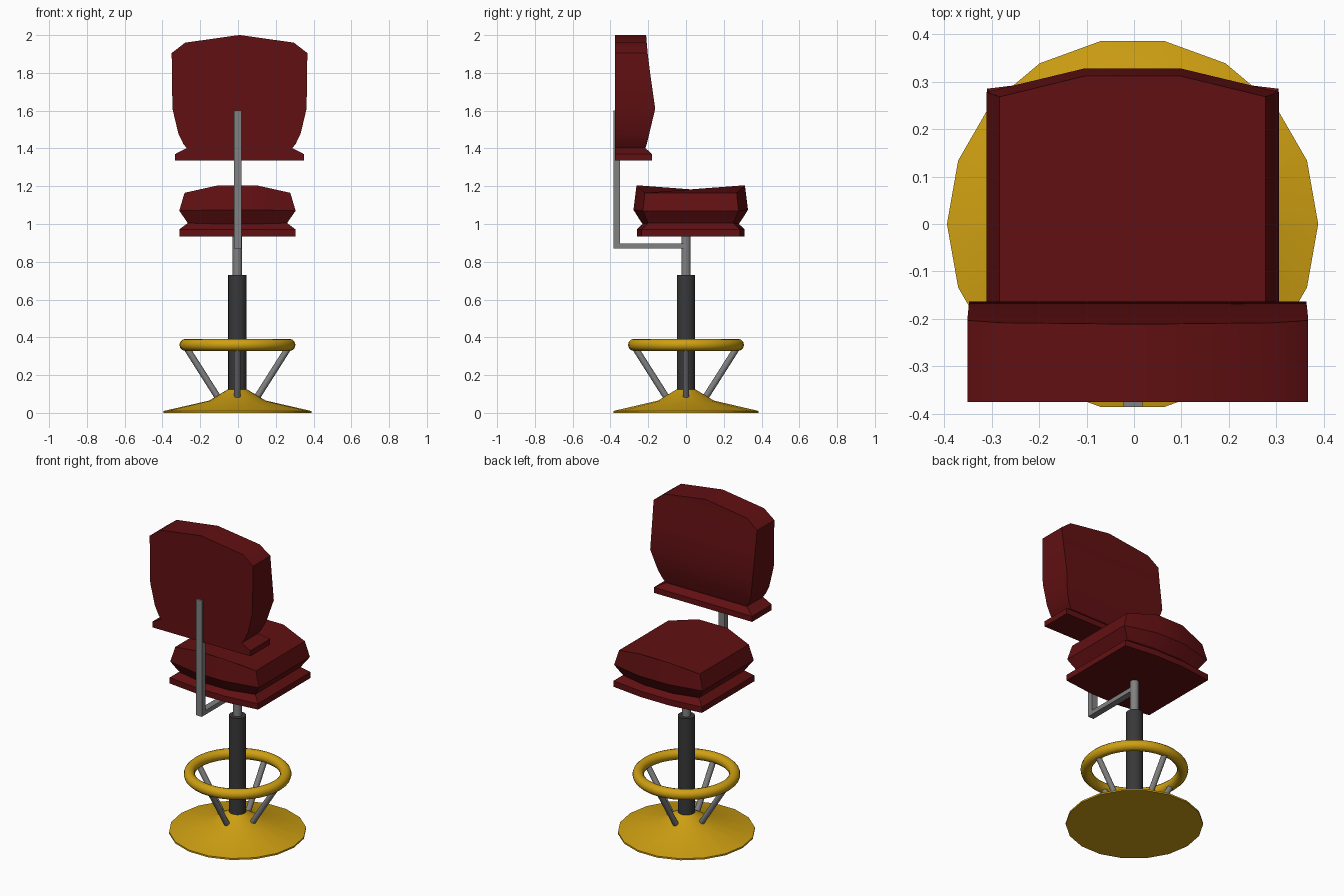
import bpy, math
from mathutils import Vector

if "Cube" in bpy.data.objects:
    bpy.data.objects.remove(bpy.data.objects["Cube"])


def material(name, rgb):
    m = bpy.data.materials.new(name)
    m.diffuse_color = (*rgb, 1)
    m.use_nodes = True
    m.node_tree.nodes["Principled BSDF"].inputs["Base Color"].default_value = m.diffuse_color
    return m


RED = material("dark_red_leather", (0.12, 0.005, 0.006))
YELLOW = material("yellow_paint", (0.62, 0.35, 0.006))
DARK = material("dark_metal", (0.04, 0.04, 0.042))
METAL = material("grey_metal", (0.22, 0.22, 0.22))
AXIS = -0.003  # x of the central axis


def finish(obj, name, mat, angle=30):
    obj.name = name
    obj.data.materials.append(mat)
    bpy.ops.object.select_all(action='DESELECT')
    obj.select_set(True)
    bpy.context.view_layer.objects.active = obj
    bpy.ops.object.shade_smooth_by_angle(angle=math.radians(angle))
    return obj


def loft(name, rings, mat, angle=30):
    """Skin a stack of equal-length counter-clockwise rings and cap both ends."""
    n = len(rings[0])
    verts = [v for ring in rings for v in ring]
    faces = [tuple(reversed(range(n))), tuple(range(len(verts) - n, len(verts)))]
    for r in range(len(rings) - 1):
        for i in range(n):
            a, b = r * n + i, r * n + (i + 1) % n
            faces.append((a, b, b + n, a + n))
    mesh = bpy.data.meshes.new(name)
    mesh.from_pydata(verts, [], faces)
    obj = bpy.data.objects.new(name, mesh)
    bpy.context.collection.objects.link(obj)
    return finish(obj, name, mat, angle)


def lathe(name, profile, sides, mat):
    rings = [[(AXIS + r * math.cos(2 * math.pi * i / sides),
               r * math.sin(2 * math.pi * i / sides), z) for i in range(sides)]
             for r, z in profile]
    return loft(name, rings, mat)


def rod(name, start, end, radius, mat):
    a, b = Vector(start), Vector(end)
    bpy.ops.mesh.primitive_cylinder_add(vertices=12, radius=radius,
                                        depth=(b - a).length, location=(a + b) / 2)
    obj = bpy.context.object
    obj.rotation_euler = (b - a).to_track_quat('Z', 'Y').to_euler()
    return finish(obj, name, mat, 40)


def box(name, lo, hi, mat):
    lo, hi = Vector(lo), Vector(hi)
    bpy.ops.mesh.primitive_cube_add(size=1, location=(lo + hi) / 2)
    obj = bpy.context.object
    obj.scale = hi - lo
    return finish(obj, name, mat)


# Conical base and telescopic column
lathe("base", [(0.391, 0), (0.391, 0.01), (0.15, 0.065), (0.05, 0.125)], 18, YELLOW)
lathe("column", [(0.049, 0.1), (0.049, 0.73)], 18, DARK)
lathe("shaft", [(0.025, 0.72), (0.025, 0.94)], 16, METAL)

# Foot ring with four struts
bpy.ops.mesh.primitive_torus_add(location=(AXIS, 0, 0.36), major_radius=0.275,
                                 minor_radius=0.032, major_segments=36, minor_segments=12)
finish(bpy.context.object, "foot_ring", YELLOW, 60)
for k in range(4):
    c, s = round(math.cos(k * math.pi / 2)), round(math.sin(k * math.pi / 2))
    rod(f"foot_ring_strut_{k + 1}", (AXIS + 0.105 * c, 0.105 * s, 0.085),
        (AXIS + 0.27 * c, 0.27 * s, 0.345), 0.017, METAL)

# Bracket carrying the backrest
box("bracket_arm", (-0.022, -0.385, 0.87), (0.018, 0.01, 0.897), METAL)
box("bracket_post", (-0.022, -0.385, 0.87), (0.018, -0.35, 1.6), METAL)

# Seat cushion: rings with bowed front and back edges
seat = []
# corner z, middle z, half width, corner depth, middle depth
for zc, zm, w, d, D in [(0.935, 0.935, 0.307, 0.26, 0.285),
                        (0.972, 0.972, 0.307, 0.26, 0.285),
                        (1.005, 1.0, 0.263, 0.225, 0.255),
                        (1.03, 1.03, 0.28, 0.237, 0.275),
                        (1.07, 1.075, 0.308, 0.253, 0.303),
                        (1.165, 1.205, 0.28, 0.243, 0.287)]:
    cx, cy, m = -0.003, 0.025, 0.1
    seat.append([(cx - w, cy - d, zc), (cx - m, cy - D, zm), (cx + m, cy - D, zm),
                 (cx + w, cy - d, zc), (cx + w, cy + d, zc), (cx + m, cy + D, zm),
                 (cx - m, cy + D, zm), (cx - w, cy + d, zc)])
loft("seat", seat, RED)

# Backrest: flat rear, curved front, pinched above the lower lip
back = []
# z, half width, front y
for z, w, y in [(1.335, 0.341, -0.18), (1.37, 0.341, -0.18), (1.402, 0.28, -0.215),
                (1.425, 0.298, -0.207), (1.48, 0.324, -0.194), (1.61, 0.355, -0.163),
                (1.8, 0.358, -0.19), (1.905, 0.359, -0.203), (1.96, 0.288, -0.208),
                (2.0, 0.004, -0.211)]:
    cx = 0.008
    back.append([(cx - w, -0.375, z), (cx + w, -0.375, z), (cx + w, y, z), (cx - w, y, z)])
loft("backrest", back, RED)
